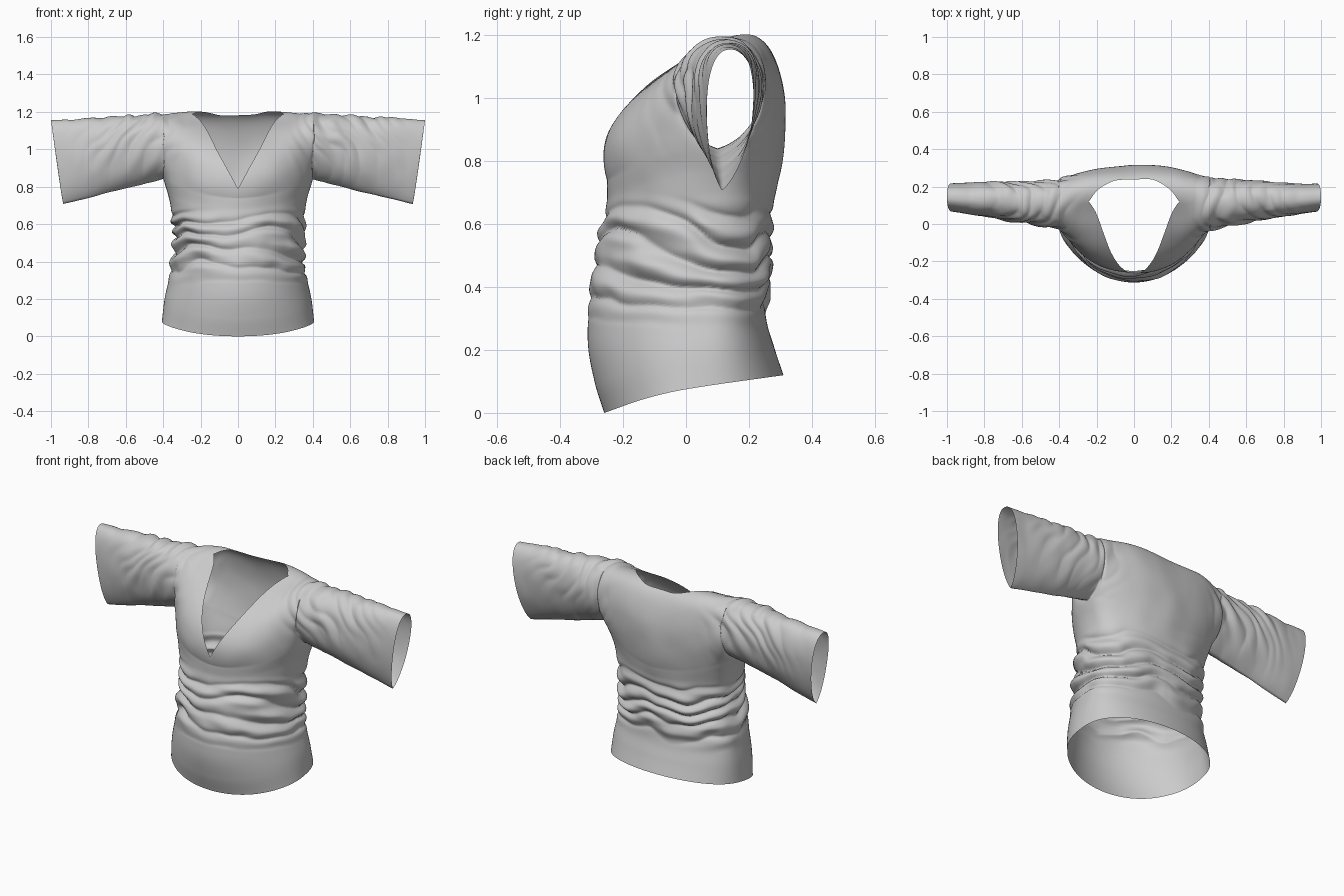
import bpy, bmesh, math
from mathutils import Vector, noise

if "Cube" in bpy.data.objects:
    bpy.data.objects.remove(bpy.data.objects["Cube"])

M, ROWS, YROWS, SROWS = 110, 110, 44, 90   # columns, torso / yoke / sleeve rows


def curve(pts, v):
    """Smooth interpolation through (key, value) pairs."""
    v = min(max(v, pts[0][0]), pts[-1][0])
    i = 0
    while i < len(pts) - 2 and v > pts[i + 1][0]:
        i += 1

    def slope(k):
        a, b = pts[max(k - 1, 0)], pts[min(k + 1, len(pts) - 1)]
        return (b[1] - a[1]) / (b[0] - a[0])
    (x0, y0), (x1, y1) = pts[i], pts[i + 1]
    h = x1 - x0
    t = (v - x0) / h
    return (y0 * (1 + 2 * t) * (1 - t) ** 2 + y1 * t * t * (3 - 2 * t)
            + h * slope(i) * t * (1 - t) ** 2 - h * slope(i + 1) * t * t * (1 - t))


def bez(c, t):
    s = 1 - t
    return c[0] * s**3 + c[1] * 3 * s * s * t + c[2] * 3 * s * t * t + c[3] * t**3


def step(a, b, v):
    t = min(max((v - a) / (b - a), 0), 1)
    return t * t * (3 - 2 * t)


# Torso profiles: half width, front, back, side seam (hem 0 -> chest 1)
WIDTH = [(0, .407), (.16, .392), (.3, .368), (.42, .35), (.6, .343), (.75, .352), (.9, .375), (1, .40)]
FRONT = [(0, -.26), (.13, -.29), (.3, -.312), (.5, -.305), (.65, -.29), (.75, -.272), (.9, -.25), (1, -.25)]
BACK = [(0, .31), (.13, .283), (.3, .255), (.5, .27), (.7, .27), (.85, .275), (1, .29)]
HEM = [(-.26, 0), (-.13, .045), (0, .075), (.31, .12)]
NECK_Z = [(0, .79), (.06, .9), (.115, 1.0), (.16, 1.09), (.2, 1.155), (.24, 1.19)]
NECK_Y = [(0, .237), (.1, .233), (.17, .2), (.21, .165), (.24, .12)]


def torso_point(side, i, v):
    """side -1 = front, 1 = back; i = column; v = height fraction."""
    def ring(w):
        yc = .03 + .07 * w
        s = 0 if i in (0, M) else math.sin(math.pi * i / M)
        end = curve(FRONT if side < 0 else BACK, w)
        return yc + (end - yc) * s ** (.95 if side < 0 else .75)
    c = -math.cos(math.pi * i / M)
    z0 = curve(HEM, ring(0))
    z1 = .74 + .10 * c * c
    return Vector((curve(WIDTH, v) * c, ring(v), z0 + (z1 - z0) * v))


def section(side, i):
    """Control points running from the chest line up to the shoulder."""
    p = torso_point(side, i, 1)
    x, k = p.x, (abs(p.x) / .4) ** 4
    e = Vector((x, .12, 1.19))
    if side < 0:   # centre control points blend into the armhole's
        a, b = Vector((x, p.y - .075, p.z + .22)), Vector((x, -.05, 1.10))
        a2, b2 = Vector((x, -.10, .90)), Vector((x, -.05, 1.19))
    else:
        a, b = Vector((x, p.y + .06, p.z + .2)), Vector((x, .31, 1.27))
        a2, b2 = Vector((x, .30, .90)), Vector((x, .27, 1.19))
    return [p, a.lerp(a2, k), b.lerp(b2, k), e]


def neck_cut(side, c):
    """Curve parameter at which the neckline trims a section."""
    x = abs(c[0].x)
    if x >= .24:
        return 1
    lo, hi = (0, 1) if side < 0 else (.5, 1)
    for _ in range(30):
        m = (lo + hi) / 2
        q = bez(c, m)
        below = q.z < curve(NECK_Z, x) if side < 0 else q.y > curve(NECK_Y, x)
        lo, hi = (m, hi) if below else (lo, m)
    return lo


bm = bmesh.new()


def sheet(rows, flip):
    vs = [[bm.verts.new(p) for p in r] for r in rows]
    for r, q in zip(vs, vs[1:]):
        for j in range(len(r) - 1):
            f = [r[j], r[j + 1], q[j + 1], q[j]]
            bm.faces.new(f[::-1] if flip else f)


for side in (-1, 1):
    # Torso tube
    sheet([[torso_point(side, i, k / ROWS) for i in range(M + 1)] for k in range(ROWS + 1)], side > 0)
    # Chest and shoulder panel trimmed by the neckline
    cols = [section(side, i) for i in range(M + 1)]
    cuts = [neck_cut(side, c) for c in cols]
    sheet([[bez(c, t * k / YROWS) for c, t in zip(cols, cuts)] for k in range(YROWS + 1)], side > 0)
    # Sleeves lofted from the armhole to the cuff
    for s, i in ((-1, 0), (1, M)):
        lo, hi = Vector((s * .935, .115, .71)), Vector((s, .14, 1.155))
        if side < 0:
            cuff = [lo, Vector((s * .955, .05, .82)), Vector((s, .04, 1.16)), hi]
        else:
            cuff = [lo, Vector((s * .955, .23, .81)), Vector((s, .26, 1.16)), hi]
        arm = cols[i]
        sheet([[bez(arm, k / YROWS).lerp(bez(cuff, k / YROWS), u / SROWS) for k in range(YROWS + 1)]
               for u in range(SROWS + 1)], (side * s) < 0)

bmesh.ops.remove_doubles(bm, verts=bm.verts, dist=.0002)
bmesh.ops.recalc_face_normals(bm, faces=bm.faces)
bm.normal_update()


def fold(p):
    """Cloth folds: gathered waist, sleeve creases, soft chest drape."""
    ax = abs(p.x)
    n = noise.noise(p * 3.5)
    n2 = noise.noise(p * 8 + Vector((3, 1, 7)))
    # stretched noise gives irregular, mostly horizontal pleats
    h = noise.noise(Vector((p.x * 4, p.y * 4 + 5, (p.z + .15 * p.y) * 20)))
    waist = step(.26, .42, p.z) * (1 - step(.58, .70, p.z)) * (1 - step(.4, .46, ax))
    ph = (p.z + .16 * p.y + .08 * n + .02 * n2) / .085
    d = waist * (.5 + .5 * ax / .35) * (.032 * (abs(math.sin(math.pi * ph)) - .55) + .012 * h)
    d += .010 * waist * n2
    # diagonal sleeve creases, strongest near the shoulder
    sleeve = step(.24, .46, ax) * (1 - step(.6, .98, ax)) * step(.74, 1.1, p.z)
    g = noise.noise(Vector(((p.x - math.copysign(.6 * (1.15 - p.z), p.x)) * 13, p.y * 5, p.z * 4)))
    ph = (ax + .5 * (p.z - 1) + .2 * p.y + .13 * n + .03 * n2) / .085
    d += sleeve * (.009 * (abs(math.sin(math.pi * ph)) - .55) + .014 * g)
    chest = step(.6, .7, p.z) * (1 - step(.9, 1.0, ax))
    return d + .008 * chest * n + .004 * chest * n2


moves = [(v, v.normal * fold(v.co)) for v in bm.verts]
for v, d in moves:
    v.co += d
for f in bm.faces:
    f.smooth = True

mesh = bpy.data.meshes.new("v_neck_shirt")
bm.to_mesh(mesh)
bm.free()
shirt = bpy.data.objects.new("v_neck_shirt", mesh)
bpy.context.collection.objects.link(shirt)
